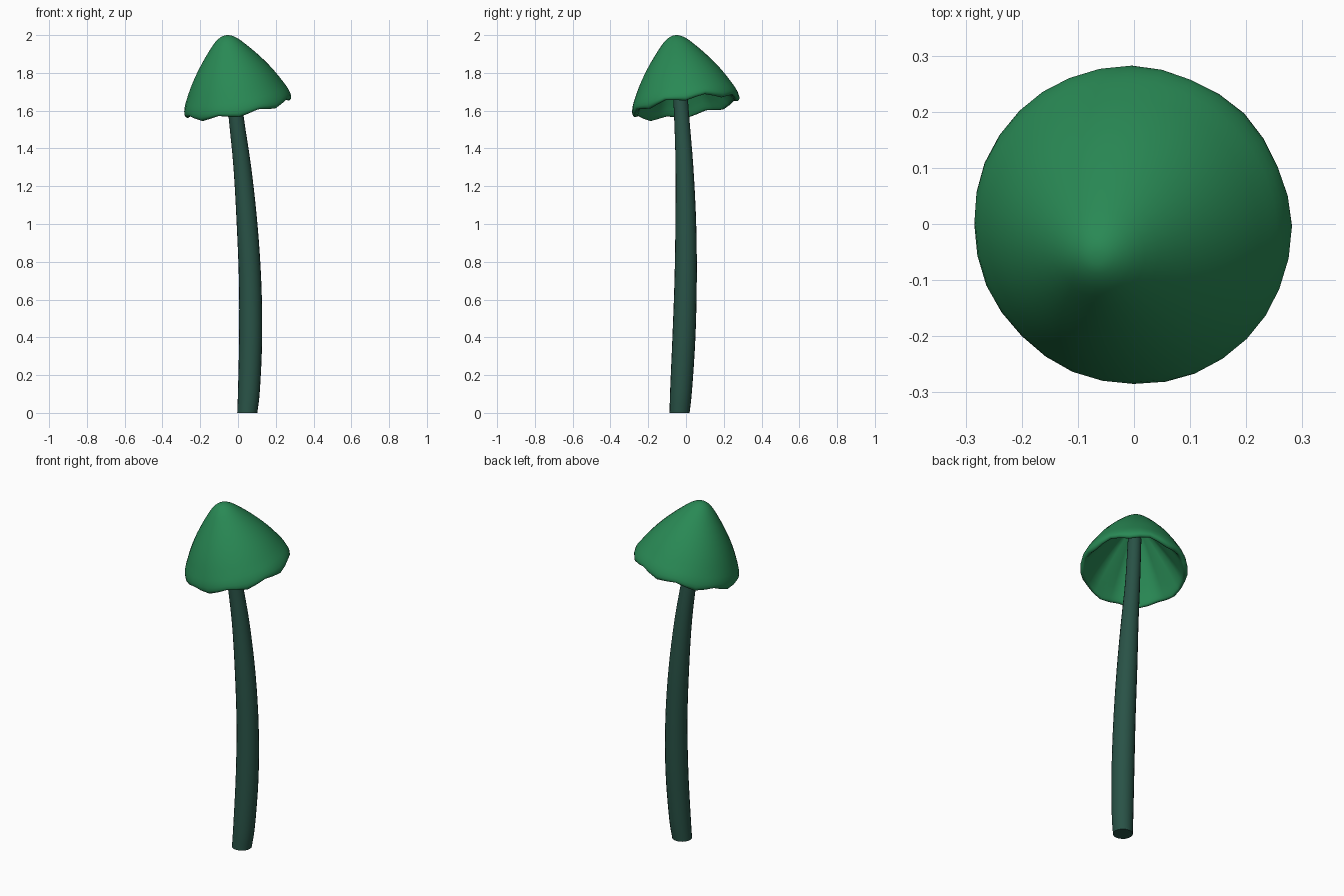
import bpy, math
from mathutils import Vector

if "Cube" in bpy.data.objects:
    bpy.data.objects.remove(bpy.data.objects["Cube"])


def smooth_path(pts, sub):
    """Catmull-Rom interpolation through tuples of any length."""
    p = [Vector(q) for q in pts]
    p = [p[0] * 2 - p[1]] + p + [p[-1] * 2 - p[-2]]
    out = []
    for i in range(1, len(p) - 2):
        a, b, c, d = p[i - 1:i + 3]
        for k in range(sub):
            t = k / sub
            out.append(0.5 * (2 * b + (c - a) * t + (2 * a - 5 * b + 4 * c - d) * t * t
                              + (3 * b - a - 3 * c + d) * t ** 3))
    return out + [p[-2]]


def loft(name, rings, start, end, color):
    """Skin a stack of rings and close both ends with a centre point."""
    n = len(rings[0])
    verts = [v for r in rings for v in r] + [start, end]
    s, e = len(verts) - 2, len(verts) - 1
    last = (len(rings) - 1) * n
    faces = []
    for j in range(n):
        k = (j + 1) % n
        faces.append((s, k, j))
        faces.append((e, last + j, last + k))
        for i in range(len(rings) - 1):
            faces.append((i * n + j, i * n + k, (i + 1) * n + k, (i + 1) * n + j))
    me = bpy.data.meshes.new(name)
    me.from_pydata([tuple(v) for v in verts], [], faces)
    ob = bpy.data.objects.new(name, me)
    bpy.context.collection.objects.link(ob)
    mat = bpy.data.materials.new(name + "_color")
    mat.diffuse_color = color
    mat.use_nodes = True
    mat.node_tree.nodes["Principled BSDF"].inputs["Base Color"].default_value = mat.diffuse_color
    me.materials.append(mat)
    bpy.ops.object.select_all(action='DESELECT')
    bpy.context.view_layer.objects.active = ob
    ob.select_set(True)
    bpy.ops.object.shade_smooth_by_angle(angle=math.radians(50))
    return ob


# Stem: bent tapering tube, points are (x, y, z, radius)
stem_path = [(0.049, -0.034, 0.0, 0.053), (0.058, -0.026, 0.12, 0.058),
             (0.067, -0.011, 0.4, 0.061), (0.064, -0.002, 0.7, 0.059),
             (0.048, -0.001, 1.0, 0.055), (0.023, -0.008, 1.3, 0.047),
             (-0.010, -0.023, 1.57, 0.040), (-0.038, -0.040, 1.85, 0.036)]
stem_rings = []
for x, y, z, r in smooth_path(stem_path, 4):
    stem_rings.append([Vector((x + r * math.cos(a), y + r * math.sin(a), z))
                       for a in (math.tau * j / 20 for j in range(20))])
loft("stem", stem_rings, Vector(stem_path[0][:3]), Vector(stem_path[-1][:3]),
     (0.022, 0.085, 0.062, 1))

# Cap: tilted bell; profile is (radius, height, waviness) from inside top,
# down the pleated underside, round the lip and up the outside
profile = [(0.03, 0.315, 0.0), (0.07, 0.28, 0.3), (0.13, 0.205, 0.9),
           (0.19, 0.12, 1.3), (0.235, 0.05, 1.3), (0.255, 0.014, 1.1),
           (0.268, -0.003, 1.0), (0.281, 0.0, 0.9), (0.287, 0.015, 0.6),
           (0.279, 0.047, 0.2), (0.260, 0.086, 0.0), (0.231, 0.14, 0.0),
           (0.195, 0.197, 0.0), (0.15, 0.258, 0.0), (0.10, 0.318, 0.0),
           (0.06, 0.360, 0.0), (0.03, 0.380, 0.0), (0.012, 0.3855, 0.0)]
axis = Vector((-0.175, -0.16, 1)).normalized()
tilt = Vector((0, 0, 1)).rotation_difference(axis)
centre = Vector((0, 0, 1.622))


def place(r, h, a):
    return centre + tilt @ Vector((r * math.cos(a), r * math.sin(a), h))


cap_rings = []
for r, h, w in smooth_path(profile, 2):
    cap_rings.append([place(r, h - 0.011 * w * math.cos(8 * a), a)
                      for a in (math.tau * j / 32 for j in range(32))])
loft("cap", cap_rings, place(0, 0.325, 0), place(0, 0.3865, 0),
     (0.022, 0.25, 0.09, 1))
